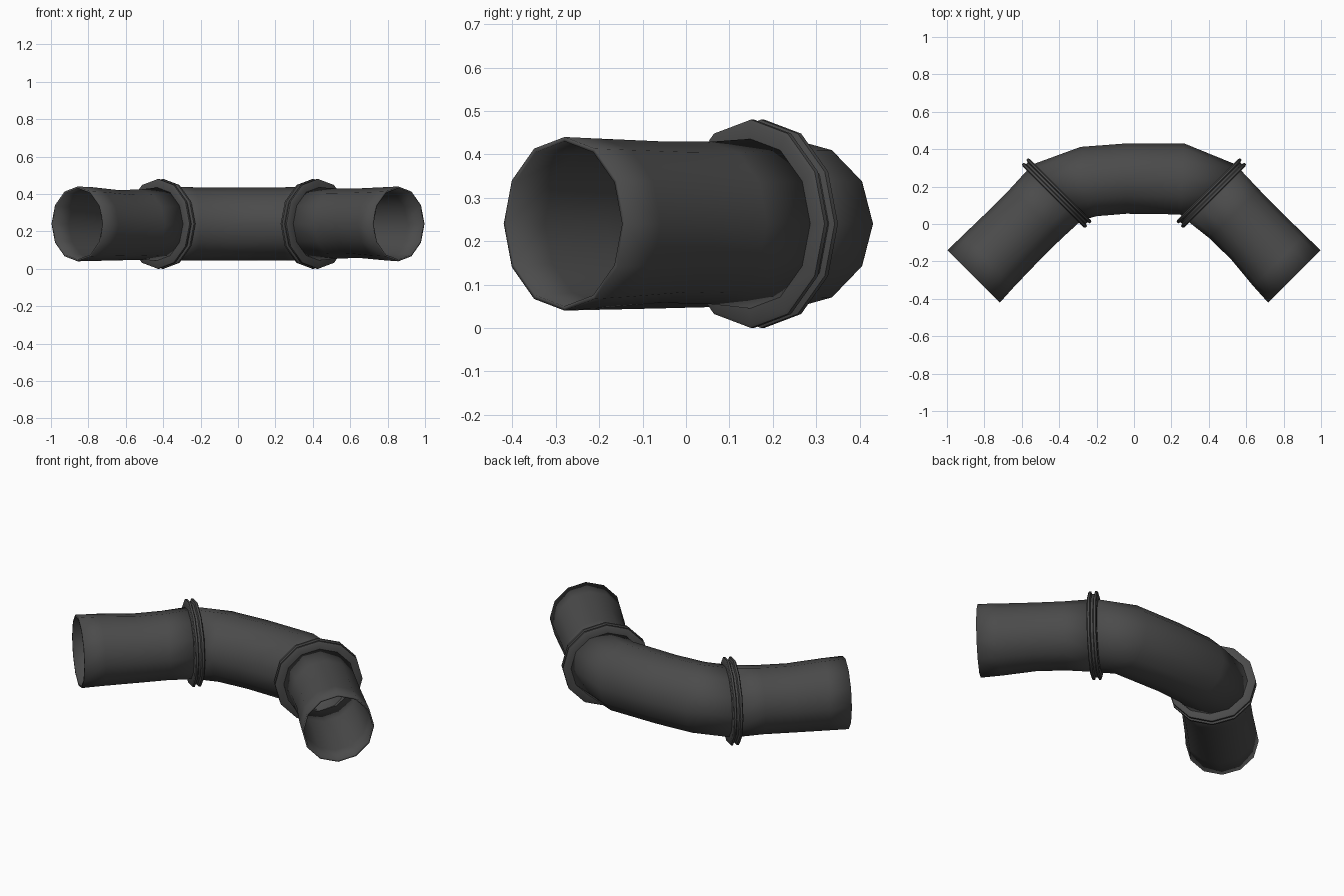
import bpy, bmesh, math
from mathutils import Vector

if "Cube" in bpy.data.objects:
    bpy.data.objects.remove(bpy.data.objects["Cube"])

SIDES = 12
ZC = 0.24

mat = bpy.data.materials.new("dark grey rubber")
mat.diffuse_color = (0.07, 0.07, 0.07, 1)
mat.use_nodes = True
mat.node_tree.nodes["Principled BSDF"].inputs["Base Color"].default_value = mat.diffuse_color


def sweep(name, sections, smooth, closed=False):
    """Loft 12-sided rings. Section: x, y, z, axis angle, side radius, vertical radius."""
    bm = bmesh.new()
    rings = []
    for x, y, z, ang, rh, rv in sections:
        a = math.radians(ang)
        side = Vector((-math.sin(a), math.cos(a), 0))
        ring = []
        for i in range(SIDES):
            t = 2 * math.pi * i / SIDES
            ring.append(bm.verts.new(Vector((x, y, z)) + side * rh * math.cos(t)
                                     + Vector((0, 0, rv * math.sin(t)))))
        rings.append(ring)
    pairs = list(zip(rings, rings[1:]))
    if closed:
        pairs.append((rings[-1], rings[0]))
    for p, q in pairs:
        for i in range(SIDES):
            j = (i + 1) % SIDES
            bm.faces.new((p[j], p[i], q[i], q[j]))
    bmesh.ops.recalc_face_normals(bm, faces=bm.faces)
    me = bpy.data.meshes.new(name)
    bm.to_mesh(me)
    bm.free()
    ob = bpy.data.objects.new(name, me)
    bpy.context.collection.objects.link(ob)
    me.materials.append(mat)
    bpy.ops.object.select_all(action='DESELECT')
    ob.select_set(True)
    bpy.context.view_layer.objects.active = ob
    bpy.ops.object.shade_smooth_by_angle(angle=math.radians(smooth))
    return ob


def hollow(ob):
    m = ob.modifiers.new("wall", 'SOLIDIFY')
    m.thickness = 0.01
    m.offset = -1


# straight arms with slightly squeezed middles
hollow(sweep("left_arm", [
    (-0.857, -0.280, ZC, 45, 0.198, 0.2),
    (-0.775, -0.195, 0.239, 45, 0.194, 0.197),
    (-0.640, -0.060, 0.233, 45, 0.190, 0.188),
    (-0.525, 0.055, 0.236, 45, 0.191, 0.188),
    (-0.415, 0.165, ZC, 45, 0.198, 0.197)], 40))
hollow(sweep("right_arm", [
    (0.857, -0.280, ZC, -45, 0.198, 0.2),
    (0.775, -0.195, 0.241, -45, 0.194, 0.195),
    (0.650, -0.060, 0.244, -45, 0.184, 0.186),
    (0.535, 0.055, 0.242, -45, 0.186, 0.187),
    (0.415, 0.165, ZC, -45, 0.198, 0.197)], 40))

# curved middle section
hollow(sweep("elbow", [
    (-0.415, 0.167, ZC, 45, 0.205, 0.197),
    (-0.243, 0.227, ZC, 13, 0.190, 0.196),
    (-0.040, 0.243, ZC, 0, 0.188, 0.195),
    (0.258, 0.241, ZC, -3, 0.190, 0.196),
    (0.415, 0.167, ZC, -45, 0.205, 0.197)], 40))

# double-flanged clamp collars (offset along axis, radius)
PROFILE = [(-0.027, 0.188), (-0.027, 0.232), (-0.022, 0.24), (-0.011, 0.24),
           (-0.006, 0.226), (0.006, 0.226), (0.011, 0.24), (0.022, 0.24),
           (0.027, 0.232), (0.027, 0.188)]
for name, sx in (("left_collar", -1), ("right_collar", 1)):
    ang = -45 * sx
    c = math.cos(math.radians(ang))
    s = math.sin(math.radians(ang))
    sweep(name, [(0.413 * sx + d * c, 0.165 + d * s, ZC, ang, r, r)
                 for d, r in PROFILE], 35, closed=True)
